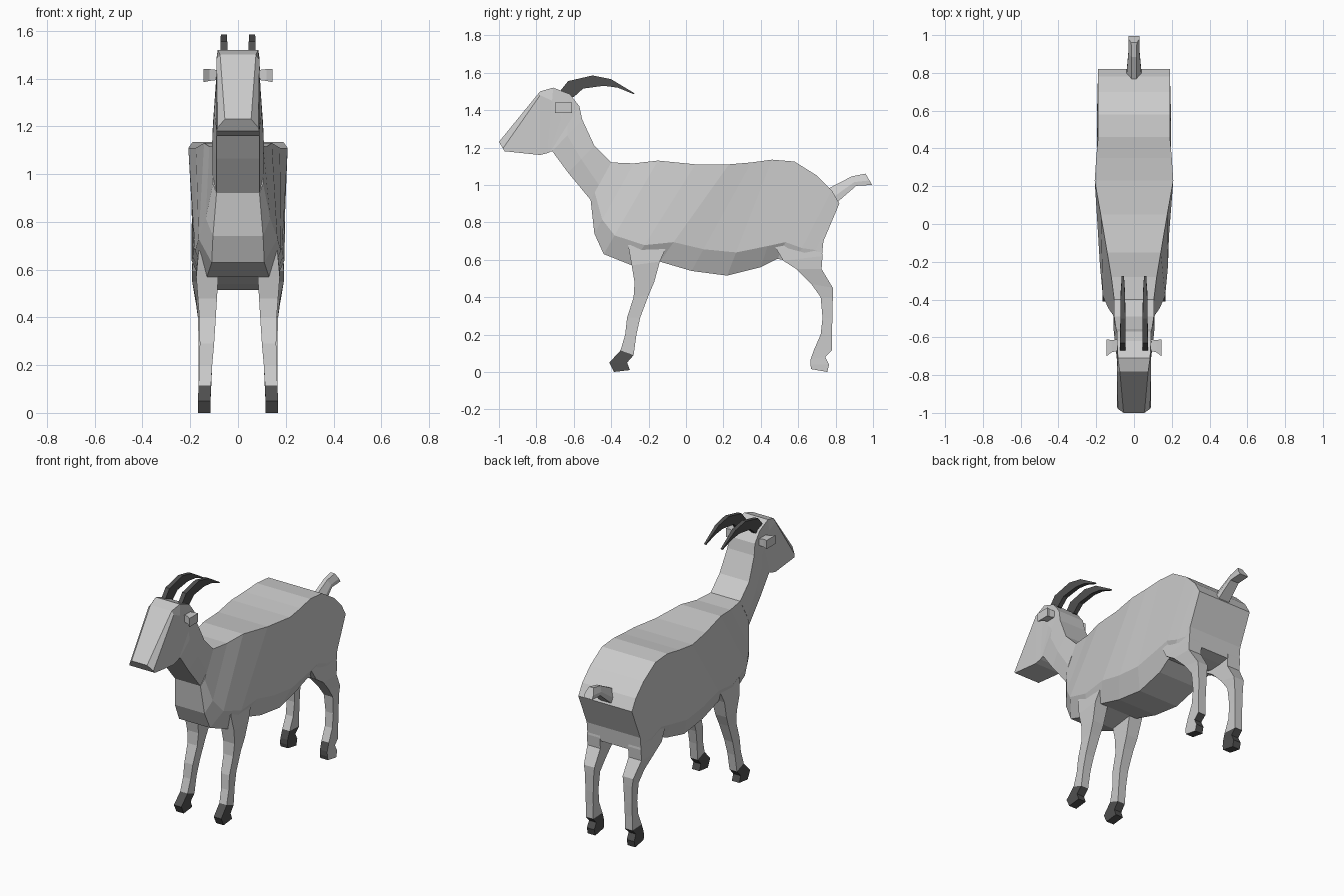
import bpy, bmesh

dark = bpy.data.materials.new("dark_horn")
dark.diffuse_color = (0.08, 0.08, 0.08, 1)
grey = bpy.data.materials.new("grey_coat")
grey.diffuse_color = (0.8, 0.8, 0.8, 1)


def loft(name, rings, mat=None):
    """Skin equal-length rings of points, capping both ends."""
    bm = bmesh.new()
    vs = [[bm.verts.new(p) for p in r] for r in rings]
    n = len(vs[0])
    for a, b in zip(vs, vs[1:]):
        for i in range(n):
            j = (i + 1) % n
            bm.faces.new((a[i], a[j], b[j], b[i]))
    bm.faces.new(vs[0])
    bm.faces.new(vs[-1])
    bmesh.ops.recalc_face_normals(bm, faces=bm.faces)
    me = bpy.data.meshes.new(name)
    bm.to_mesh(me)
    bm.free()
    ob = bpy.data.objects.new(name, me)
    bpy.context.collection.objects.link(ob)
    if mat:
        me.materials.append(mat)
    return ob


def trunk_ring(ty, tz, by, bz, wt, wm, wb, t):
    """Symmetric ring: top edge, widest point at fraction t, bottom edge."""
    my, mz = ty + (by - ty) * t, tz + (bz - tz) * t
    half = [(wt, ty, tz), (wm, my, mz), (wb, by, bz)]
    return half + [(-x, y, z) for x, y, z in reversed(half)]


def side_ring(fy, fz, ry, rz, xin, xout, s):
    """Four-sided limb ring on side s, from front point to rear point."""
    return [(s * xin, fy, fz), (s * xout, fy, fz),
            (s * xout, ry, rz), (s * xin, ry, rz)]


# Body: slanted sections (top y,z, bottom y,z, top/mid/bottom half-widths)
body = [
    (-0.40, 1.12, -0.51, 0.92, .105, .105, .09),
    (-0.28, 1.115, -0.49, 0.74, .12, .135, .105),
    (-0.15, 1.13, -0.44, 0.63, .142, .165, .11),
    (0.05, 1.11, -0.29, 0.57, .176, .18, .13),
    (0.23, 1.11, -0.14, 0.59, .208, .185, .135),
    (0.35, 1.12, 0.03, 0.54, .20, .19, .14),
    (0.46, 1.135, 0.22, 0.515, .19, .195, .14),
    (0.58, 1.125, 0.40, 0.56, .19, .195, .14),
    (0.70, 1.05, 0.49, 0.605, .19, .195, .15),
    (0.78, 0.97, 0.58, 0.585, .19, .195, .17),
    (0.82, 0.90, 0.66, 0.59, .19, .19, .18),
    (0.735, 0.70, 0.725, 0.60, .19, .19, .18),
]
loft("body", [trunk_ring(*r, 0.8) for r in body])

# Head and neck
head = [
    (-1.0, 1.23, -0.97, 1.18, .055, .085, .09, .7),
    (-0.78, 1.50, -0.78, 1.16, .075, .09, .09, .06),
    (-0.71, 1.52, -0.74, 1.17, .085, .09, .09, .2),
    (-0.62, 1.485, -0.73, 1.175, .09, .092, .09, .4),
    (-0.57, 1.42, -0.725, 1.178, .09, .095, .09, .4),
    (-0.555, 1.35, -0.715, 1.18, .095, .1, .09, .5),
    (-0.49, 1.21, -0.63, 1.065, .105, .108, .09, .5),
    (-0.40, 1.12, -0.51, 0.92, .105, .107, .09, .6),
]
loft("head_and_neck", [trunk_ring(*r) for r in head])

# Tail
tail = [(0.76, 0.98, 0.80, 0.90, .012, .04, .04),
        (0.885, 1.045, 0.91, 0.995, .012, .03, .03),
        (0.96, 1.06, 0.995, 1.0, .015, .03, .03)]
loft("tail", [trunk_ring(*r, 0.6) for r in tail])

# Limbs, horns and ears (front y,z, rear y,z, inner x, outer x)
front_leg = [
    (-0.31, 0.68, -0.10, 0.68, .09, .165),
    (-0.29, 0.57, -0.14, 0.59, .083, .175),
    (-0.275, 0.48, -0.17, 0.48, .088, .168),
    (-0.28, 0.40, -0.20, 0.41, .093, .162),
    (-0.315, 0.29, -0.245, 0.29, .10, .16),
    (-0.325, 0.20, -0.265, 0.20, .108, .162),
    (-0.35, 0.115, -0.28, 0.09, .113, .165),
]
front_hoof = [
    (-0.35, 0.115, -0.28, 0.09, .113, .165),
    (-0.41, 0.05, -0.315, 0.05, .115, .168),
    (-0.385, 0.0, -0.30, 0.01, .115, .168),
]
hind_leg = [
    (0.47, 0.68, 0.72, 0.70, .11, .185),
    (0.52, 0.595, 0.73, 0.62, .10, .192),
    (0.59, 0.55, 0.725, 0.55, .10, .192),
    (0.67, 0.47, 0.785, 0.45, .10, .175),
    (0.72, 0.40, 0.785, 0.40, .105, .168),
    (0.73, 0.29, 0.783, 0.29, .11, .165),
    (0.72, 0.20, 0.78, 0.20, .112, .165),
    (0.685, 0.12, 0.78, 0.115, .113, .165),
]
hind_hoof = [
    (0.685, 0.12, 0.78, 0.115, .113, .165),
    (0.667, 0.07, 0.745, 0.08, .115, .166),
    (0.665, 0.04, 0.765, 0.04, .115, .168),
    (0.67, 0.015, 0.755, 0.0, .115, .168),
]
horn = [
    (-0.69, 1.48, -0.60, 1.47, .045, .073),
    (-0.63, 1.555, -0.55, 1.515, .045, .073),
    (-0.50, 1.585, -0.44, 1.53, .046, .072),
    (-0.40, 1.565, -0.365, 1.52, .047, .071),
    (-0.275, 1.49, -0.28, 1.485, .053, .065),
]
for s, side in ((1, "right"), (-1, "left")):
    for name, sections, mat in (("front_leg", front_leg, None),
                                ("front_hoof", front_hoof, dark),
                                ("hind_leg", hind_leg, None),
                                ("hind_hoof", hind_hoof, dark),
                                ("horn", horn, dark)):
        ob = loft(f"{side}_{name}", [side_ring(*r, s) for r in sections], mat)
        # The outer face of the right hind hoof is coat-coloured
        if name == "hind_hoof" and s == 1:
            ob.data.materials.append(grey)
            for p in ob.data.polygons:
                if p.normal.x > 0.7:
                    p.material_index = 1
    # Ear: short stub with a drooped, flared tip
    ear = [(.08, -.67, -.61, 1.395, 1.435), (.12, -.68, -.615, 1.39, 1.44),
           (.145, -.70, -.61, 1.385, 1.44)]
    loft(f"{side}_ear", [[(s * x, a, lo), (s * x, b, lo), (s * x, b, hi), (s * x, a, hi)]
                         for x, a, b, lo, hi in ear])
